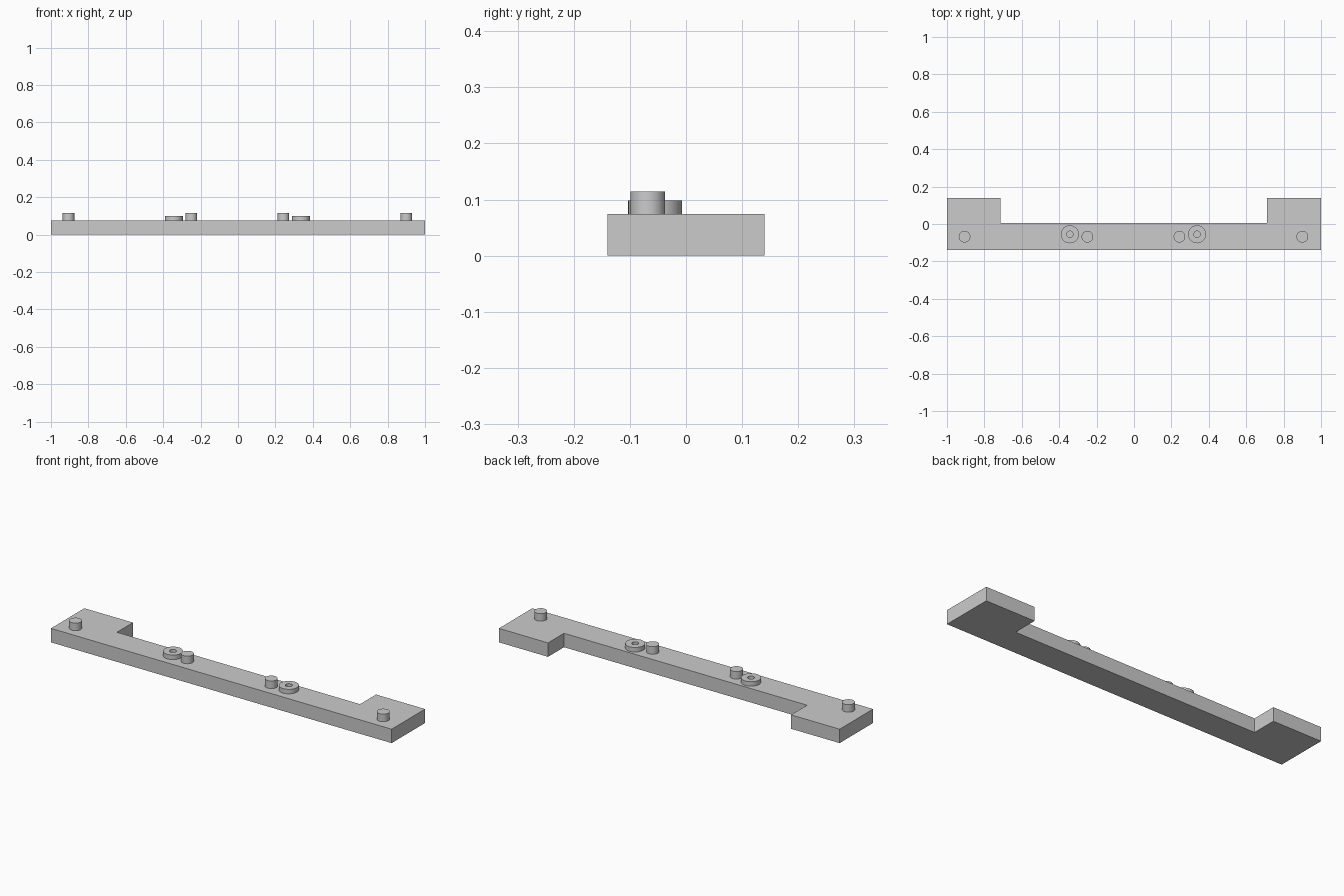
import bpy, bmesh, math

cube = bpy.data.objects.get("Cube")
if cube:
    bpy.data.objects.remove(cube, do_unlink=True)

GREY = (0.6, 0.6, 0.6, 1)
grey = bpy.data.materials.new("plain grey")
grey.use_nodes = True
grey.diffuse_color = GREY
grey.node_tree.nodes["Principled BSDF"].inputs["Base Color"].default_value = GREY

TOP = 0.074      # upper face of the bar
SHIFT = -0.003   # the studs sit slightly off centre


def extrude(name, outline, z0, z1, smooth=False):
    """Solid prism from a flat outline."""
    bm = bmesh.new()
    face = bm.faces.new([bm.verts.new((x, y, z0)) for x, y in outline])
    moved = bmesh.ops.extrude_face_region(bm, geom=[face])["geom"]
    verts = [v for v in moved if isinstance(v, bmesh.types.BMVert)]
    bmesh.ops.translate(bm, verts=verts, vec=(0, 0, z1 - z0))
    return finish(name, bm, smooth)


def finish(name, bm, smooth):
    bmesh.ops.recalc_face_normals(bm, faces=bm.faces)
    mesh = bpy.data.meshes.new(name)
    bm.to_mesh(mesh)
    bm.free()
    mesh.materials.append(grey)
    obj = bpy.data.objects.new(name, mesh)
    bpy.context.collection.objects.link(obj)
    if smooth:
        bpy.ops.object.select_all(action='DESELECT')
        obj.select_set(True)
        bpy.context.view_layer.objects.active = obj
        bpy.ops.object.shade_smooth_by_angle(angle=math.radians(30))
    return obj


def circle(x, y, r, n=48):
    return [(x + r * math.cos(math.tau * i / n),
             y + r * math.sin(math.tau * i / n)) for i in range(n)]


def ring(name, x, y, r_out, r_in, z0, z1):
    """Washer: four circles joined into a closed tube."""
    bm = bmesh.new()
    loops = [[bm.verts.new((px, py, z)) for px, py in circle(x, y, r)]
             for r, z in ((r_out, z0), (r_out, z1), (r_in, z1), (r_in, z0))]
    for k, a in enumerate(loops):
        b = loops[(k + 1) % 4]
        for i in range(len(a)):
            j = (i + 1) % len(a)
            bm.faces.new((a[i], a[j], b[j], b[i]))
    return finish(name, bm, True)


# Bar with a square tab reaching back at each end
extrude("base_bar", [(-1, -0.14), (1, -0.14), (1, 0.14), (0.712, 0.14),
                     (0.712, 0.006), (-0.715, 0.006), (-0.715, 0.14),
                     (-1, 0.14)], 0, TOP)

# Pegs and washers, mirrored left and right
for side, s in (("left", 1), ("right", -1)):
    extrude(f"outer_peg_{side}", circle(s * 0.903 + SHIFT, -0.068, 0.031),
            TOP, 0.114, True)
    extrude(f"inner_peg_{side}", circle(s * 0.246 + SHIFT, -0.068, 0.031),
            TOP, 0.114, True)
    ring(f"washer_{side}", s * 0.34 + SHIFT, -0.055, 0.048, 0.017, TOP, 0.098)
